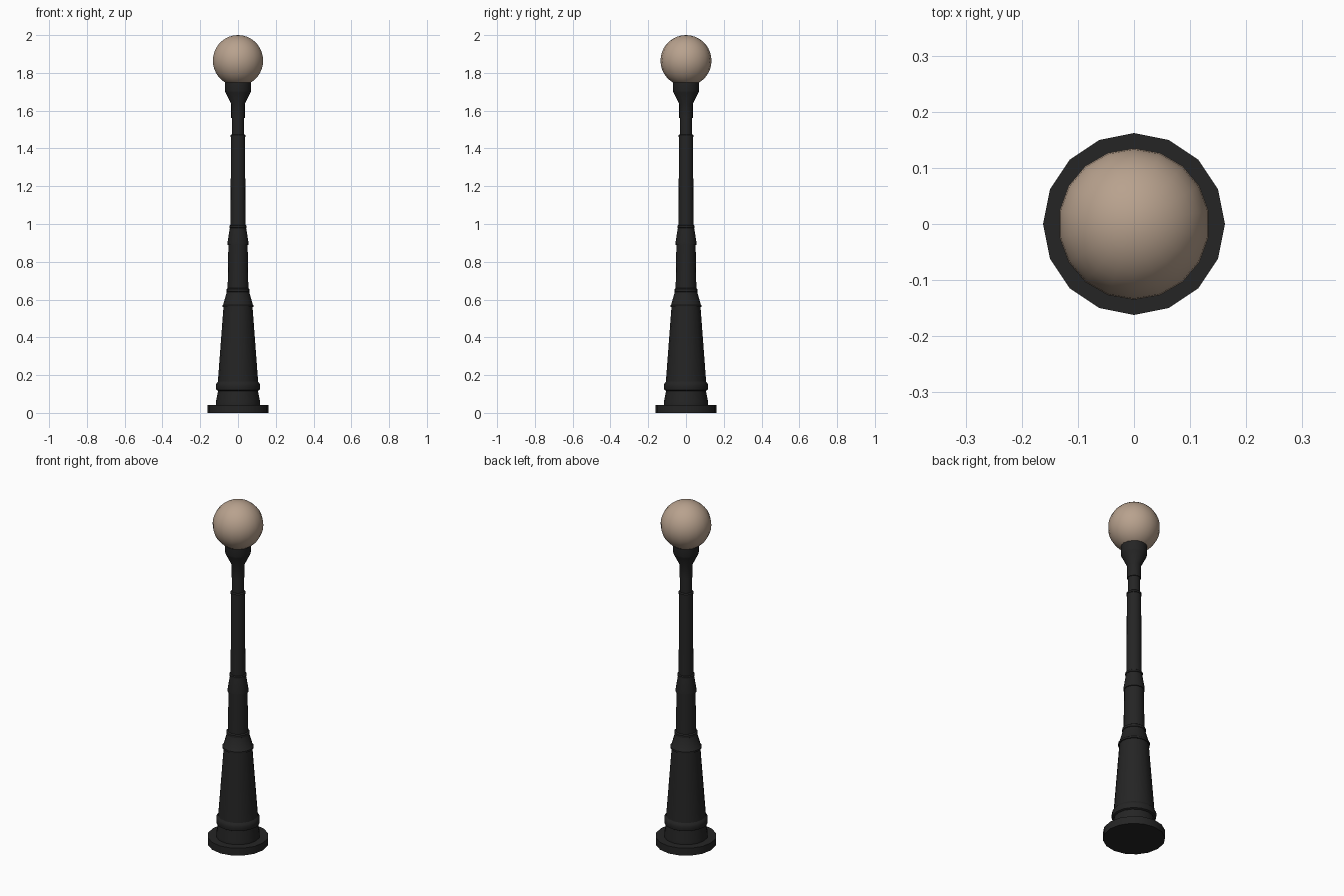
import bpy, bmesh, math

if "Cube" in bpy.data.objects:
    bpy.data.objects.remove(bpy.data.objects["Cube"])


def material(name, rgb):
    m = bpy.data.materials.new(name)
    m.diffuse_color = (*rgb, 1)
    m.use_nodes = True
    m.node_tree.nodes["Principled BSDF"].inputs["Base Color"].default_value = m.diffuse_color
    return m


black = material("black_iron", (0.018, 0.018, 0.018))
glass = material("warm_glass", (0.48, 0.36, 0.27))


def finish(name, bm, mat, angle):
    bmesh.ops.recalc_face_normals(bm, faces=bm.faces)
    me = bpy.data.meshes.new(name)
    bm.to_mesh(me)
    bm.free()
    me.materials.append(mat)
    ob = bpy.data.objects.new(name, me)
    bpy.context.collection.objects.link(ob)
    bpy.ops.object.select_all(action='DESELECT')
    ob.select_set(True)
    bpy.context.view_layer.objects.active = ob
    bpy.ops.object.shade_smooth_by_angle(angle=math.radians(angle))
    return ob


def lathe(name, profile, sides=16):
    """Closed turned part from (radius, height) points."""
    bm = bmesh.new()
    rings = [[bm.verts.new((r * math.cos(2 * math.pi * i / sides),
                            r * math.sin(2 * math.pi * i / sides), z))
              for i in range(sides)] for r, z in profile]
    for a, b in zip(rings, rings[1:]):
        for i in range(sides):
            j = (i + 1) % sides
            bm.faces.new((a[i], a[j], b[j], b[i]))
    bm.faces.new(rings[0][::-1])
    bm.faces.new(rings[-1])
    return finish(name, bm, black, 30)


# Foot plate, pedestal and its rounded collar
lathe("foot_plate", [(0.162, 0), (0.162, 0.043)])
lathe("pedestal", [(0.117, 0.04), (0.117, 0.06), (0.106, 0.115), (0.106, 0.125)])
lathe("pedestal_collar", [(0.106, 0.117), (0.115, 0.122), (0.117, 0.135), (0.117, 0.147),
                          (0.114, 0.156), (0.106, 0.166)])

# Tapered lower column and shoulder
lathe("lower_column", [(0.107, 0.16), (0.077, 0.56), (0.083, 0.56), (0.083, 0.57),
                       (0.078, 0.575), (0.058, 0.645)])
lathe("lower_ring", [(0.055, 0.638), (0.062, 0.642), (0.062, 0.655), (0.055, 0.66)])

# Middle column and shoulder
lathe("middle_column", [(0.055, 0.65), (0.051, 0.89), (0.056, 0.89), (0.056, 0.90),
                        (0.043, 0.98)])
lathe("middle_ring", [(0.040, 0.978), (0.046, 0.981), (0.046, 0.991), (0.040, 0.995)])

# Upper shaft and neck
lathe("upper_shaft", [(0.040, 0.985), (0.037, 1.46), (0.040, 1.46), (0.040, 1.47),
                      (0.034, 1.475)])
lathe("neck", [(0.032, 1.47), (0.032, 1.57)])

# Flared cup holding the globe
lathe("globe_cup", [(0.036, 1.56), (0.036, 1.635), (0.066, 1.695), (0.069, 1.705),
                    (0.069, 1.75)])

# Glass globe
bm = bmesh.new()
bmesh.ops.create_uvsphere(bm, u_segments=18, v_segments=18, radius=0.135)
bmesh.ops.translate(bm, verts=bm.verts, vec=(0, 0, 1.865))
finish("glass_globe", bm, glass, 60)
